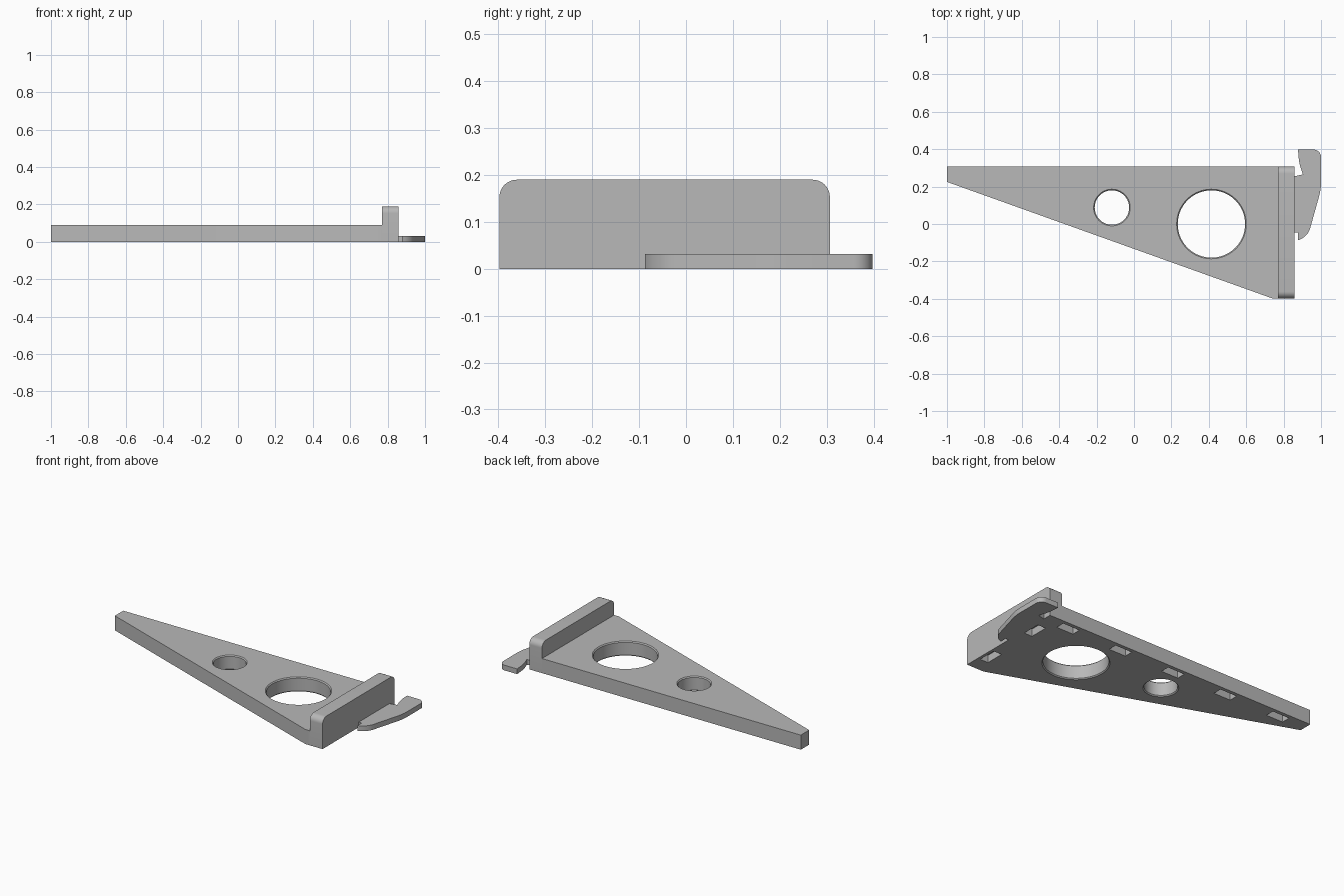
import bpy, bmesh, math
from mathutils import Vector, Matrix

cube = bpy.data.objects.get("Cube")
if cube:
    bpy.data.objects.remove(cube, do_unlink=True)

grey = bpy.data.materials.new("light grey plastic")
grey.use_nodes = True
tint = (0.48, 0.48, 0.48, 1)
grey.diffuse_color = tint
grey.node_tree.nodes["Principled BSDF"].inputs["Base Color"].default_value = tint


def rounded(corners, steps=8):
    """Outline from (x, y, cut) corners; each cut is replaced by an arc."""
    out = []
    for i, (x, y, cut) in enumerate(corners):
        p = Vector((x, y))
        if cut == 0:
            out.append(p)
            continue
        before = (Vector(corners[i - 1][:2]) - p).normalized()
        after = (Vector(corners[(i + 1) % len(corners)][:2]) - p).normalized()
        a, b = p + before * cut, p + after * cut
        w = math.sin(before.angle(after) / 2)
        for k in range(steps + 1):
            t = k / steps
            ka, kp, kb = (1 - t) ** 2, 2 * w * t * (1 - t), t * t
            out.append((a * ka + p * kp + b * kb) / (ka + kp + kb))
    return out


def finish(name, bm):
    bmesh.ops.recalc_face_normals(bm, faces=bm.faces[:])
    mesh = bpy.data.meshes.new(name)
    bm.to_mesh(mesh)
    bm.free()
    mesh.materials.append(grey)
    obj = bpy.data.objects.new(name, mesh)
    bpy.context.collection.objects.link(obj)
    return obj


def prism(name, corners, low, high, matrix=Matrix()):
    """Extrude a rounded outline between two heights."""
    bm = bmesh.new()
    face = bm.faces.new([bm.verts.new((p.x, p.y, low)) for p in rounded(corners)])
    top = bmesh.ops.extrude_face_region(bm, geom=[face])["geom"]
    moved = [v for v in top if isinstance(v, bmesh.types.BMVert)]
    bmesh.ops.translate(bm, verts=moved, vec=(0, 0, high - low))
    bm.transform(matrix)
    return finish(name, bm)


def hole_cutter(x, y, r, height, sides=64):
    """Round plug that flares at both ends to chamfer the rims."""
    bm = bmesh.new()
    rings = []
    for z, rad in ((-0.002, r + 0.008), (0.006, r),
                   (height - 0.006, r), (height + 0.002, r + 0.008)):
        rings.append([bm.verts.new((x + rad * math.cos(math.tau * k / sides),
                                    y + rad * math.sin(math.tau * k / sides), z))
                      for k in range(sides)])
    for lo, hi in zip(rings, rings[1:]):
        for k in range(sides):
            n = (k + 1) % sides
            bm.faces.new((lo[k], lo[n], hi[n], hi[k]))
    bm.faces.new(rings[0])
    bm.faces.new(rings[-1])
    return finish("hole_cutter", bm)


def slot_cutter(x, y, sx, sy):
    hx, hy = sx / 2, sy / 2
    return prism("slot_cutter", [(x - hx, y - hy, 0), (x + hx, y - hy, 0),
                                 (x + hx, y + hy, 0), (x - hx, y + hy, 0)], -0.02, 0.045)


def cut(obj, cutters):
    bpy.context.view_layer.objects.active = obj
    for c in cutters:
        mod = obj.modifiers.new("cut", 'BOOLEAN')
        mod.operation, mod.solver, mod.object = 'DIFFERENCE', 'EXACT', c
        bpy.ops.object.modifier_apply(modifier=mod.name)
        bpy.data.objects.remove(c, do_unlink=True)


FRONT, BACK = -0.398, 0.307
THICK = 0.09
LONG, SHORT = 0.115, 0.055

# Tapered plate with two round holes and a row of pockets underneath
plate = prism("tapered_plate", [(-1, BACK, 0), (-1, 0.225, 0), (0.74, FRONT, 0),
                                (0.77, FRONT, 0), (0.77, BACK, 0)], 0, THICK)
holes = [hole_cutter(-0.118, 0.088, 0.092, THICK), hole_cutter(0.414, 0, 0.18, THICK)]
pockets = [slot_cutter(-0.81 + 0.374 * i, 0.257, LONG, SHORT) for i in range(5)]
cut(plate, holes + pockets)

# Upright end wall with rounded upper corners, drawn in the y-z plane
upright = Matrix(((0, 0, 1, 0), (1, 0, 0, 0), (0, 1, 0, 0), (0, 0, 0, 1)))
wall = prism("end_wall", [(FRONT, 0, 0), (BACK, 0, 0), (BACK, 0.19, 0.037),
                          (FRONT, 0.19, 0.037)], 0.77, 0.857, upright)
cut(wall, [slot_cutter(0.812, y, SHORT, LONG) for y in (-0.25, 0.125)])

# Flat hook on the outer side of the wall
hook = prism("hook", [(0.857, -0.045, 0), (0.878, -0.045, 0), (0.877, -0.087, 0),
                      (0.93, -0.065, 0.045), (1, 0.185, 0.04), (1, 0.398, 0.04),
                      (0.877, 0.398, 0), (0.882, 0.325, 0.04), (0.903, 0.265, 0),
                      (0.857, 0.255, 0)], 0, 0.032)

# Smooth the curved sides, keep the edges sharp
bpy.ops.object.select_all(action='DESELECT')
for part in (plate, wall, hook):
    part.select_set(True)
bpy.context.view_layer.objects.active = plate
bpy.ops.object.shade_smooth_by_angle(angle=math.radians(30))
